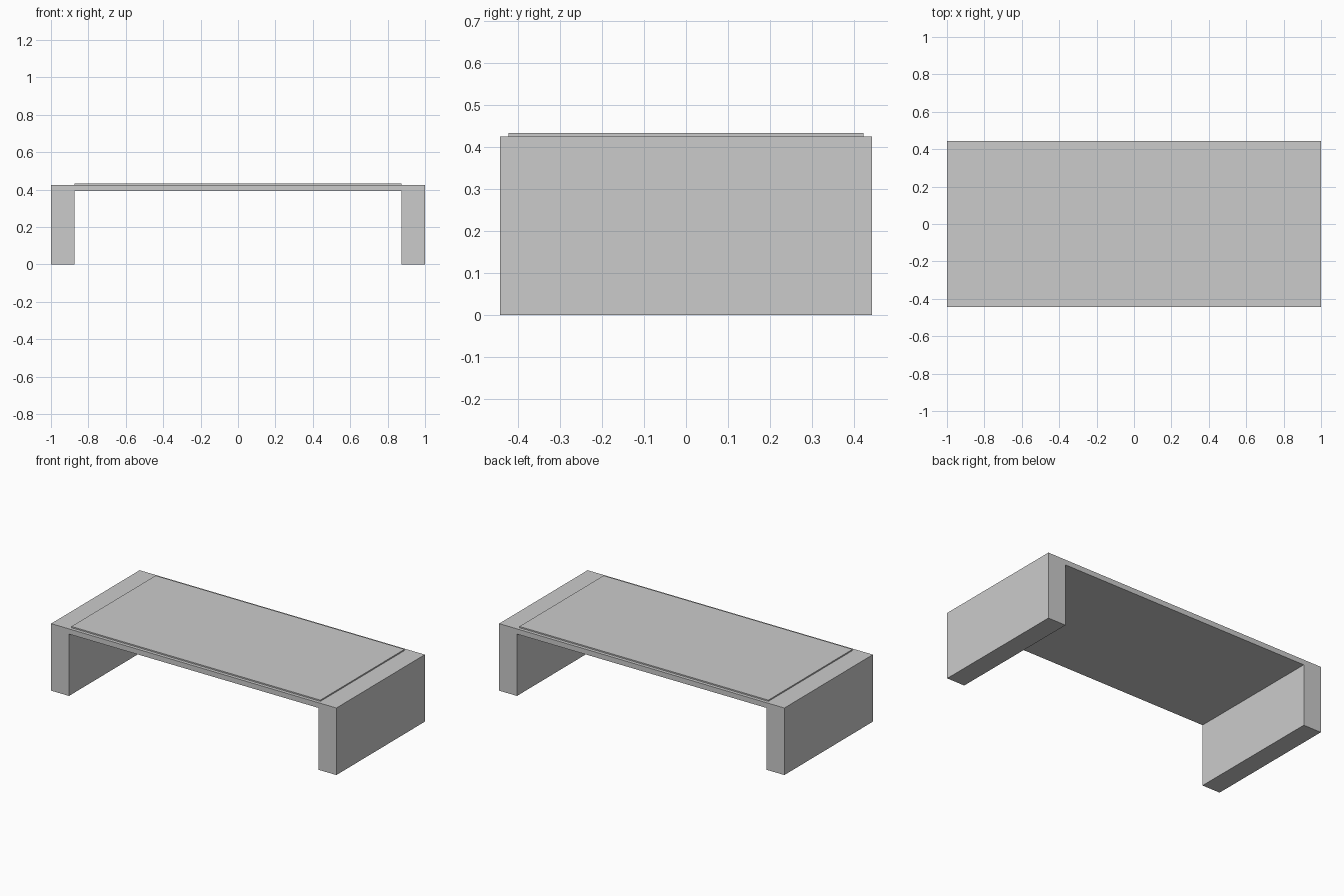
import bpy, bmesh

if "Cube" in bpy.data.objects:
    bpy.data.objects.remove(bpy.data.objects["Cube"])

HALF_DEPTH = 0.443


def extrude_profile(name, profile, y0, y1):
    """Extrude an x-z outline from y0 to y1."""
    bm = bmesh.new()
    face = bm.faces.new([bm.verts.new((x, y0, z)) for x, z in profile])
    result = bmesh.ops.extrude_face_region(bm, geom=[face])
    verts = [g for g in result["geom"] if isinstance(g, bmesh.types.BMVert)]
    bmesh.ops.translate(bm, verts=verts, vec=(0, y1 - y0, 0))
    bmesh.ops.recalc_face_normals(bm, faces=bm.faces)
    mesh = bpy.data.meshes.new(name)
    bm.to_mesh(mesh)
    bm.free()
    obj = bpy.data.objects.new(name, mesh)
    bpy.context.collection.objects.link(obj)
    return obj


# Table body: two slab legs joined by a thin top
half = [(1, 0.425), (1, 0), (0.875, 0), (0.875, 0.392)]
body = half + [(-x, z) for x, z in reversed(half)]
extrude_profile("table_body", body, -HALF_DEPTH, HALF_DEPTH)

# Thin raised panel resting on the top
panel = [(-0.873, 0.425), (0.873, 0.425), (0.873, 0.433), (-0.873, 0.433)]
extrude_profile("top_panel", panel, -0.422, 0.422)
